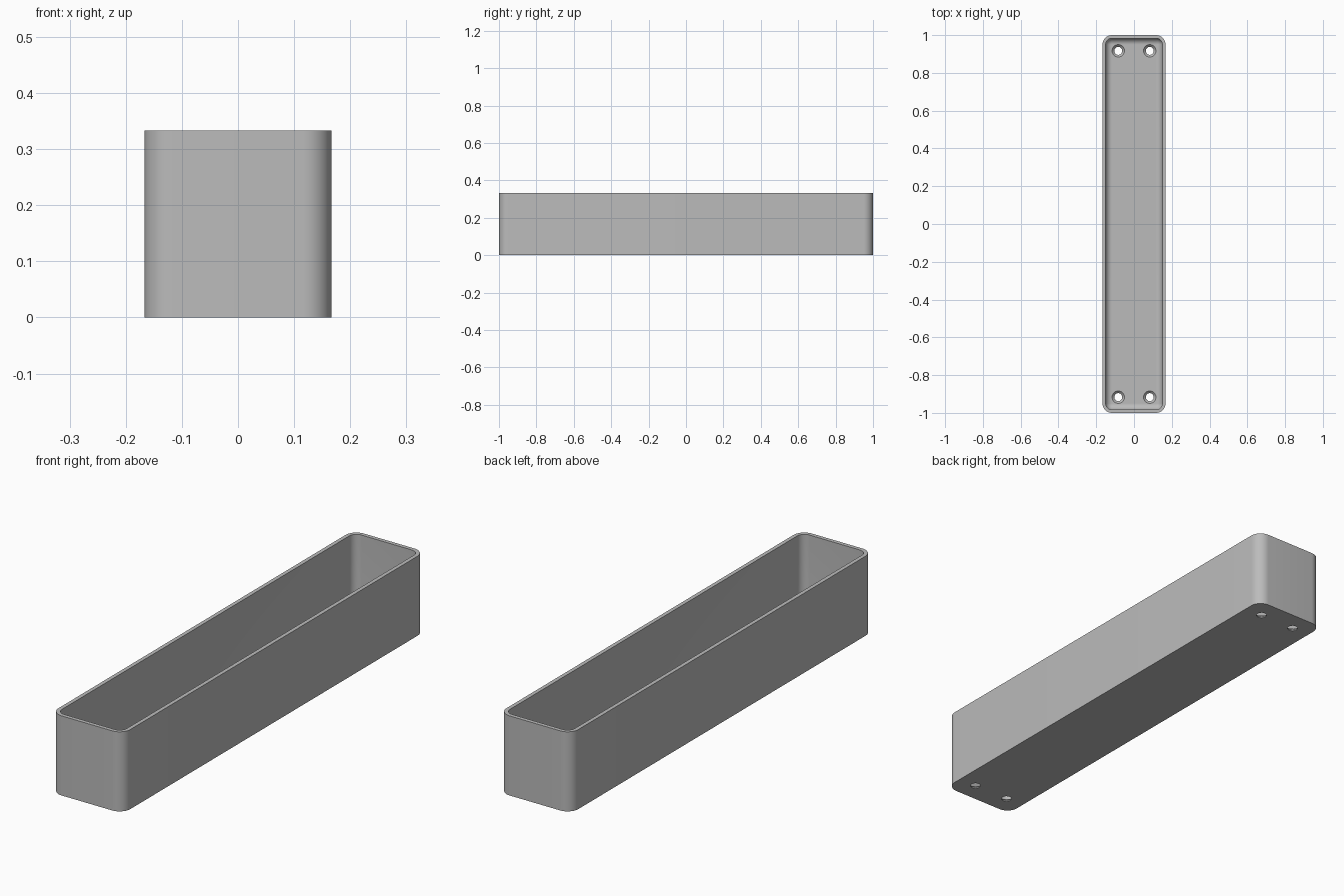
import bpy, bmesh, math

cube = bpy.data.objects.get("Cube")
if cube:
    bpy.data.objects.remove(cube, do_unlink=True)

HX, HY, HEIGHT = 1 / 6, 1.0, 1 / 3      # outer half sizes and height
WALL, FLOOR = 1 / 60, 1 / 60
CORNER, FILLET = 0.05, 1 / 30
STEPS = 12

grey = bpy.data.materials.new("plain grey")
grey.use_nodes = True
colour = (0.5, 0.5, 0.5, 1)
grey.diffuse_color = colour
grey.node_tree.nodes["Principled BSDF"].inputs["Base Color"].default_value = colour


def rounded_rect(inset):
    """Outline of the tray moved inward by inset."""
    r = max(CORNER - inset, 0.0005)
    cx, cy = HX - inset - r, HY - inset - r
    pts = []
    for q, (sx, sy) in enumerate([(1, 1), (-1, 1), (-1, -1), (1, -1)]):
        for i in range(STEPS + 1):
            a = math.pi / 2 * (q + i / STEPS)
            pts.append((sx * cx + r * math.cos(a), sy * cy + r * math.sin(a)))
    return pts


def circle(r, x, y, n=32):
    return [(x + r * math.cos(2 * math.pi * i / n),
             y + r * math.sin(2 * math.pi * i / n)) for i in range(n)]


def loft(name, sections):
    """Closed solid through a list of (outline, z) sections."""
    bm = bmesh.new()
    rings = [[bm.verts.new((x, y, z)) for x, y in pts] for pts, z in sections]
    for a, b in zip(rings, rings[1:]):
        n = len(a)
        for i in range(n):
            j = (i + 1) % n
            bm.faces.new((a[i], a[j], b[j], b[i]))
    bm.faces.new(rings[0][::-1])
    bm.faces.new(rings[-1])
    bmesh.ops.recalc_face_normals(bm, faces=bm.faces)
    mesh = bpy.data.meshes.new(name)
    bm.to_mesh(mesh)
    bm.free()
    mesh.materials.append(grey)
    obj = bpy.data.objects.new(name, mesh)
    bpy.context.collection.objects.link(obj)
    return obj


# Tray: outer wall, rim, inner wall, then the rounded edge down to the floor
sections = [(rounded_rect(0), 0), (rounded_rect(0), HEIGHT),
            (rounded_rect(WALL), HEIGHT)]
for i in range(STEPS + 1):
    a = math.pi / 2 * i / STEPS
    sections.append((rounded_rect(WALL + FILLET * (1 - math.cos(a))),
                     FLOOR + FILLET * (1 - math.sin(a))))
tray = loft("tray", sections)

# Countersunk screw holes near the four corners
HOLE, SINK = 0.021, 0.033
cutters = []
for x in (-HX / 2, HX / 2):
    for y in (-HY + HX / 2, HY - HX / 2):
        profile = [(HOLE, -0.05), (HOLE, FLOOR - (SINK - HOLE)),
                   (SINK, FLOOR), (SINK, FLOOR + 0.05)]
        cutter = loft("screw_hole_cutter",
                      [(circle(r, x, y), z) for r, z in profile])
        cutter.hide_render = True
        cutters.append(cutter)
        mod = tray.modifiers.new("screw_hole", 'BOOLEAN')
        mod.operation = 'DIFFERENCE'
        mod.solver = 'EXACT'
        mod.object = cutter

bpy.ops.object.select_all(action='DESELECT')
tray.select_set(True)
bpy.context.view_layer.objects.active = tray
for mod in list(tray.modifiers):
    bpy.ops.object.modifier_apply(modifier=mod.name)
for cutter in cutters:
    bpy.data.objects.remove(cutter, do_unlink=True)
bpy.ops.object.shade_smooth_by_angle(angle=math.radians(30))
